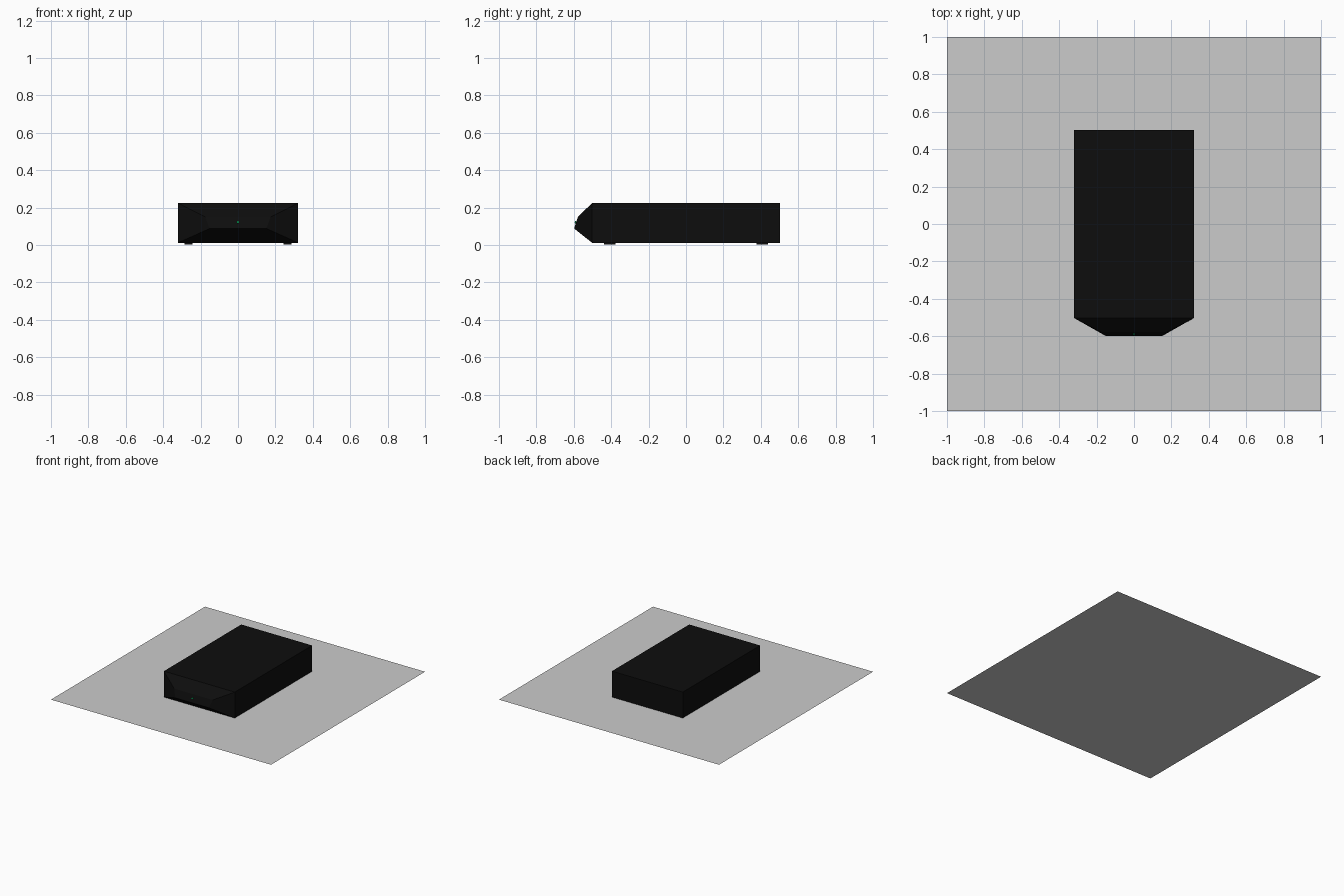
import bpy, bmesh, math

if "Cube" in bpy.data.objects:
    bpy.data.objects.remove(bpy.data.objects["Cube"])


def material(name, color):
    m = bpy.data.materials.new(name)
    m.diffuse_color = (*color, 1)
    m.use_nodes = True
    m.node_tree.nodes["Principled BSDF"].inputs["Base Color"].default_value = m.diffuse_color
    return m


black = material("black_plastic", (0.004, 0.004, 0.004))
green = material("green_light", (0.0, 0.25, 0.06))


def rect_ring(bm, half_bottom, half_top, y_bottom, y_top, z_bottom, z_top):
    """Four corners of an upright, optionally tilted, cross-section."""
    pts = [(-half_bottom, y_bottom, z_bottom), (half_bottom, y_bottom, z_bottom),
           (half_top, y_top, z_top), (-half_top, y_top, z_top)]
    return [bm.verts.new(p) for p in pts]


# Thin sheet the drive rests on
bpy.ops.mesh.primitive_plane_add(size=2)
bpy.context.object.name = "base_sheet"

# Drive casing: box with a faceted, tapered nose
bm = bmesh.new()
rings = [rect_ring(bm, 0.322, 0.322, 0.502, 0.502, 0.012, 0.225),
         rect_ring(bm, 0.322, 0.322, -0.502, -0.502, 0.012, 0.225),
         rect_ring(bm, 0.152, 0.175, -0.598, -0.578, 0.088, 0.15)]
for a, b in zip(rings, rings[1:]):
    for i in range(4):
        j = (i + 1) % 4
        bm.faces.new((a[i], a[j], b[j], b[i]))
bm.faces.new(rings[0])
bm.faces.new(rings[-1])
bmesh.ops.recalc_face_normals(bm, faces=bm.faces)
mesh = bpy.data.meshes.new("casing")
bm.to_mesh(mesh)
bm.free()
casing = bpy.data.objects.new("casing", mesh)
bpy.context.collection.objects.link(casing)
mesh.materials.append(black)

# Four flat feet
for side, sx in (("left", -1), ("right", 1)):
    for end, sy in (("front", -1), ("back", 1)):
        bpy.ops.mesh.primitive_cube_add(size=1, location=(sx * 0.264, sy * 0.408, 0.008))
        foot = bpy.context.object
        foot.name = f"{end}_{side}_foot"
        foot.scale = (0.042, 0.062, 0.012)
        foot.data.materials.append(black)

# Status light in the nose
bpy.ops.mesh.primitive_cylinder_add(vertices=16, radius=0.006, depth=0.012,
                                    location=(0, -0.588, 0.121),
                                    rotation=(math.radians(90) - math.atan2(0.02, 0.062), 0, 0))
light = bpy.context.object
light.name = "status_light"
light.data.materials.append(green)
